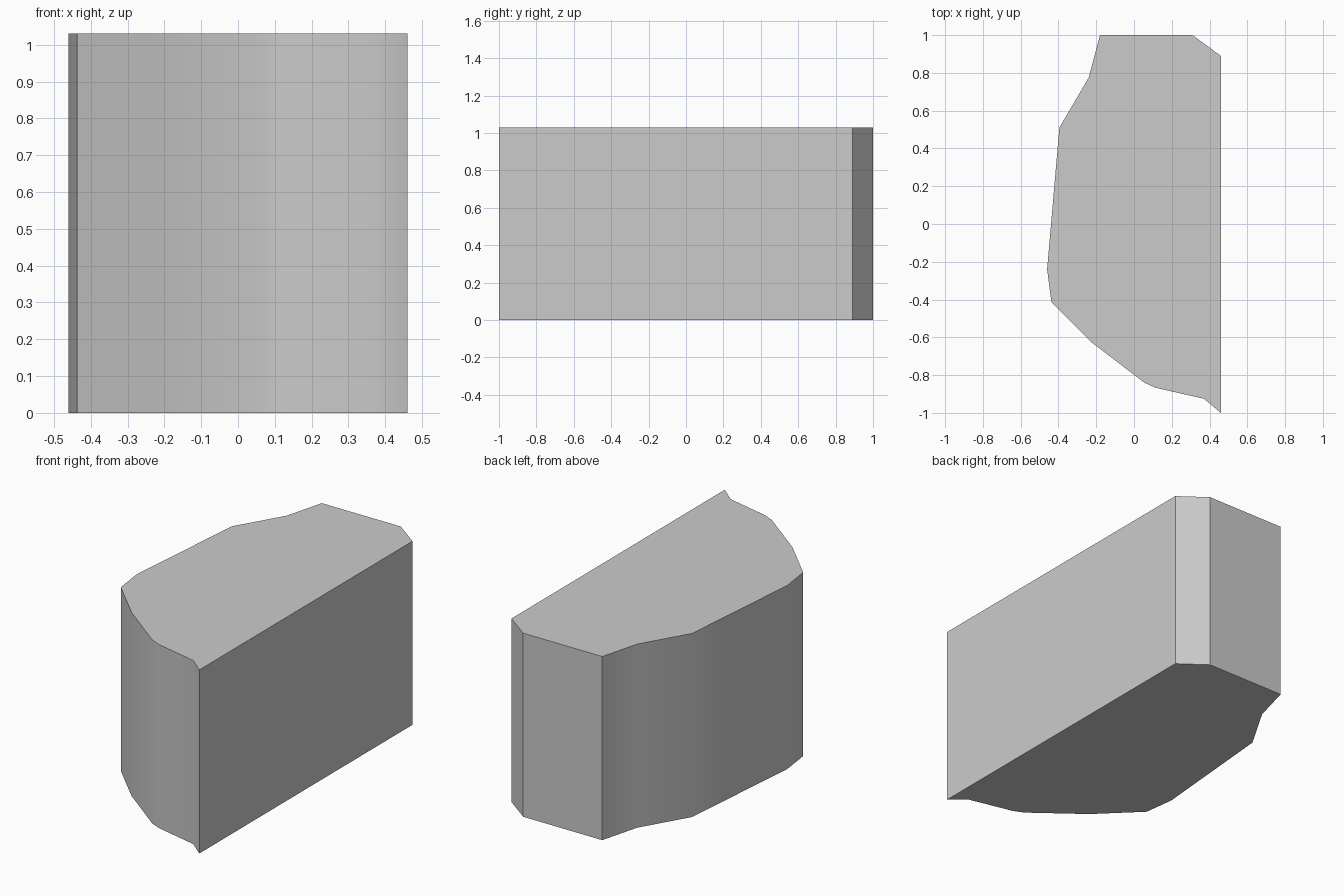
import bpy, bmesh, math

cube = bpy.data.objects.get("Cube")
if cube:
    bpy.data.objects.remove(cube, do_unlink=True)

HEIGHT = 1.03

# Outline of the block seen from above, counter-clockwise
OUTLINE = [
    (0.46, -1.0), (0.46, 0.89), (0.31, 1.0), (-0.18, 1.0),
    (-0.24, 0.775), (-0.395, 0.51), (-0.46, -0.24), (-0.437, -0.415),
    (-0.22, -0.63), (0.055, -0.84), (0.115, -0.867), (0.37, -0.925),
]

# Plain grey material
grey = bpy.data.materials.new("plain_grey")
grey.use_nodes = True
colour = (0.6, 0.6, 0.6, 1)
grey.diffuse_color = colour
grey.node_tree.nodes["Principled BSDF"].inputs["Base Color"].default_value = colour

# Block: the outline raised straight up
bm = bmesh.new()
base = bm.faces.new([bm.verts.new((x, y, 0)) for x, y in OUTLINE])
raised = bmesh.ops.extrude_face_region(bm, geom=[base], use_keep_orig=True)
top = [v for v in raised["geom"] if isinstance(v, bmesh.types.BMVert)]
bmesh.ops.translate(bm, verts=top, vec=(0, 0, HEIGHT))
bmesh.ops.recalc_face_normals(bm, faces=bm.faces)

mesh = bpy.data.meshes.new("block")
bm.to_mesh(mesh)
bm.free()
mesh.materials.append(grey)
block = bpy.data.objects.new("block", mesh)
bpy.context.collection.objects.link(block)

# Soft shading along the curved side, sharp corners elsewhere
bpy.ops.object.select_all(action="DESELECT")
block.select_set(True)
bpy.context.view_layer.objects.active = block
bpy.ops.object.shade_smooth_by_angle(angle=math.radians(30))
